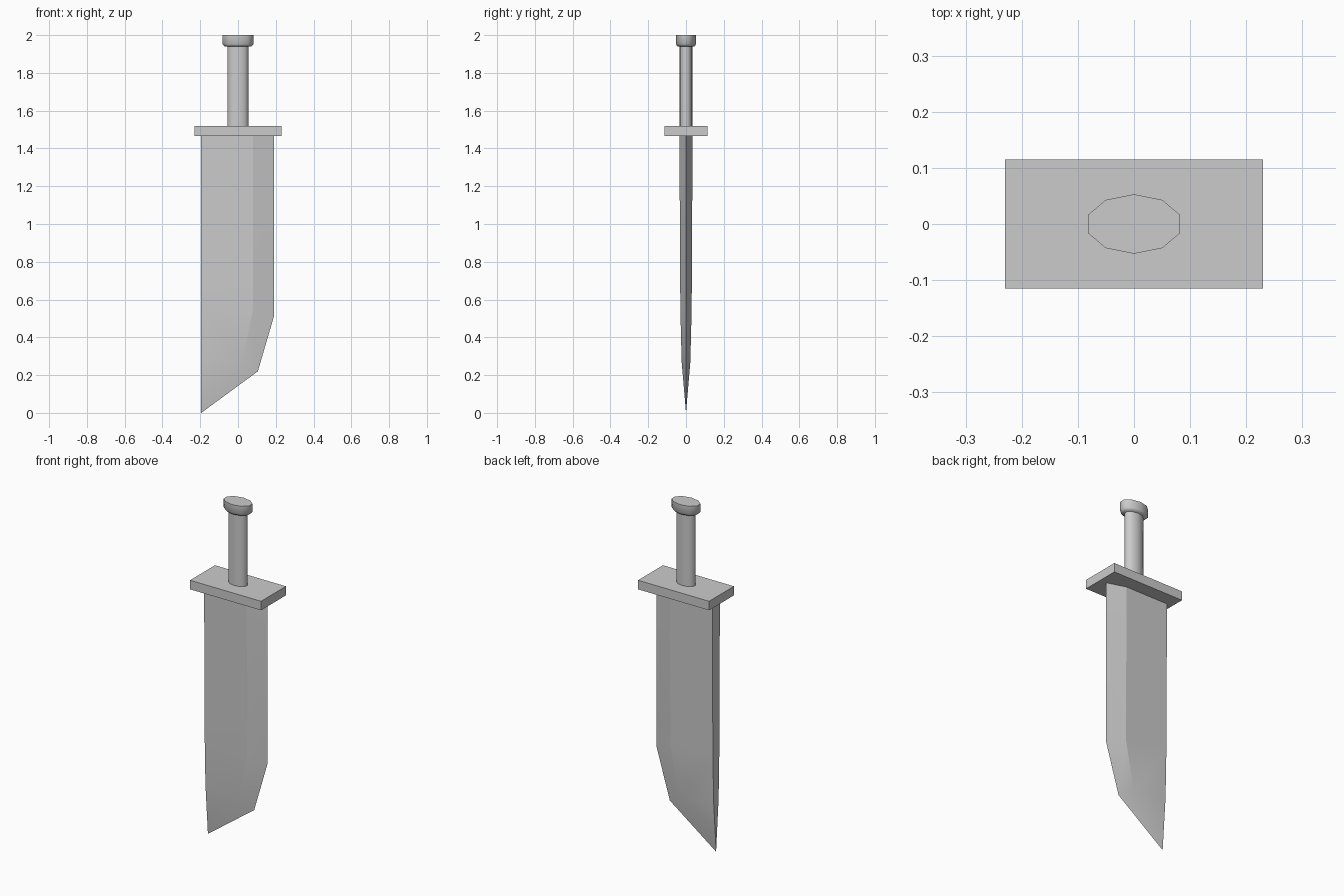
import bpy, bmesh, math

if "Cube" in bpy.data.objects:
    bpy.data.objects.remove(bpy.data.objects["Cube"])


def make_object(name, bm, smooth_angle=None):
    bmesh.ops.recalc_face_normals(bm, faces=bm.faces)
    mesh = bpy.data.meshes.new(name)
    bm.to_mesh(mesh)
    bm.free()
    obj = bpy.data.objects.new(name, mesh)
    bpy.context.collection.objects.link(obj)
    if smooth_angle:
        bpy.ops.object.select_all(action='DESELECT')
        bpy.context.view_layer.objects.active = obj
        obj.select_set(True)
        bpy.ops.object.shade_smooth_by_angle(angle=math.radians(smooth_angle))
    return obj


def oval_loft(name, rings, sides=10):
    """Stack of oval rings (x radius, y radius, z), capped at both ends."""
    bm = bmesh.new()
    loops = []
    for rx, ry, z in rings:
        angles = [math.pi / 2 + math.tau * i / sides for i in range(sides)]
        loops.append([bm.verts.new((rx * math.cos(a), ry * math.sin(a), z)) for a in angles])
    for low, high in zip(loops, loops[1:]):
        for i in range(sides):
            j = (i + 1) % sides
            bm.faces.new((low[i], low[j], high[j], high[i]))
    bm.faces.new(loops[0])
    bm.faces.new(loops[-1])
    return make_object(name, bm, 60)


# Blade: stations of spine z, ridge (x, z), half thickness, cutting edge (x, z)
stations = [
    (1.48, (0.08, 1.48), 0.035, (0.19, 1.48)),
    (0.58, (0.08, 0.55), 0.030, (0.19, 0.51)),
    (0.30, (0.02, 0.27), 0.023, (0.105, 0.22)),
    (0.08, None, 0.006, (-0.195, 0.0)),
]
bm = bmesh.new()
edge = [bm.verts.new((e[0], 0, e[1])) for _, _, _, e in stations]
spines = []
ridges = []
for side in (-1, 1):
    spine = [bm.verts.new((-0.195, side * t, z)) for z, _, t, _ in stations]
    ridge = [bm.verts.new((r[0], side * t, r[1])) for _, r, t, _ in stations if r]
    ridge.append(spine[-1])  # the ridge runs into the spine near the tip
    for i in range(3):
        flat = [spine[i], ridge[i], ridge[i + 1]]
        if i < 2:
            flat.append(spine[i + 1])
        bm.faces.new(flat)
        bm.faces.new((ridge[i], edge[i], edge[i + 1], ridge[i + 1]))
    spines.append(spine)
    ridges.append(ridge)
front, back = spines
for i in range(3):
    bm.faces.new((front[i], front[i + 1], back[i + 1], back[i]))
bm.faces.new((front[3], edge[3], back[3]))
bm.faces.new((front[0], ridges[0][0], edge[0], ridges[1][0], back[0]))
make_object("blade", bm, 12)

# Guard
bm = bmesh.new()
bmesh.ops.create_cube(bm, size=1)
bmesh.ops.scale(bm, vec=(0.46, 0.23, 0.053), verts=bm.verts)
bmesh.ops.translate(bm, vec=(0, 0, 1.493), verts=bm.verts)
make_object("guard", bm)

# Grip and pommel
oval_loft("grip", [(0.058, 0.035, 1.51), (0.058, 0.035, 1.95)])
oval_loft("pommel", [(0.073, 0.045, 1.94), (0.086, 0.053, 1.952), (0.086, 0.053, 2.0)])
